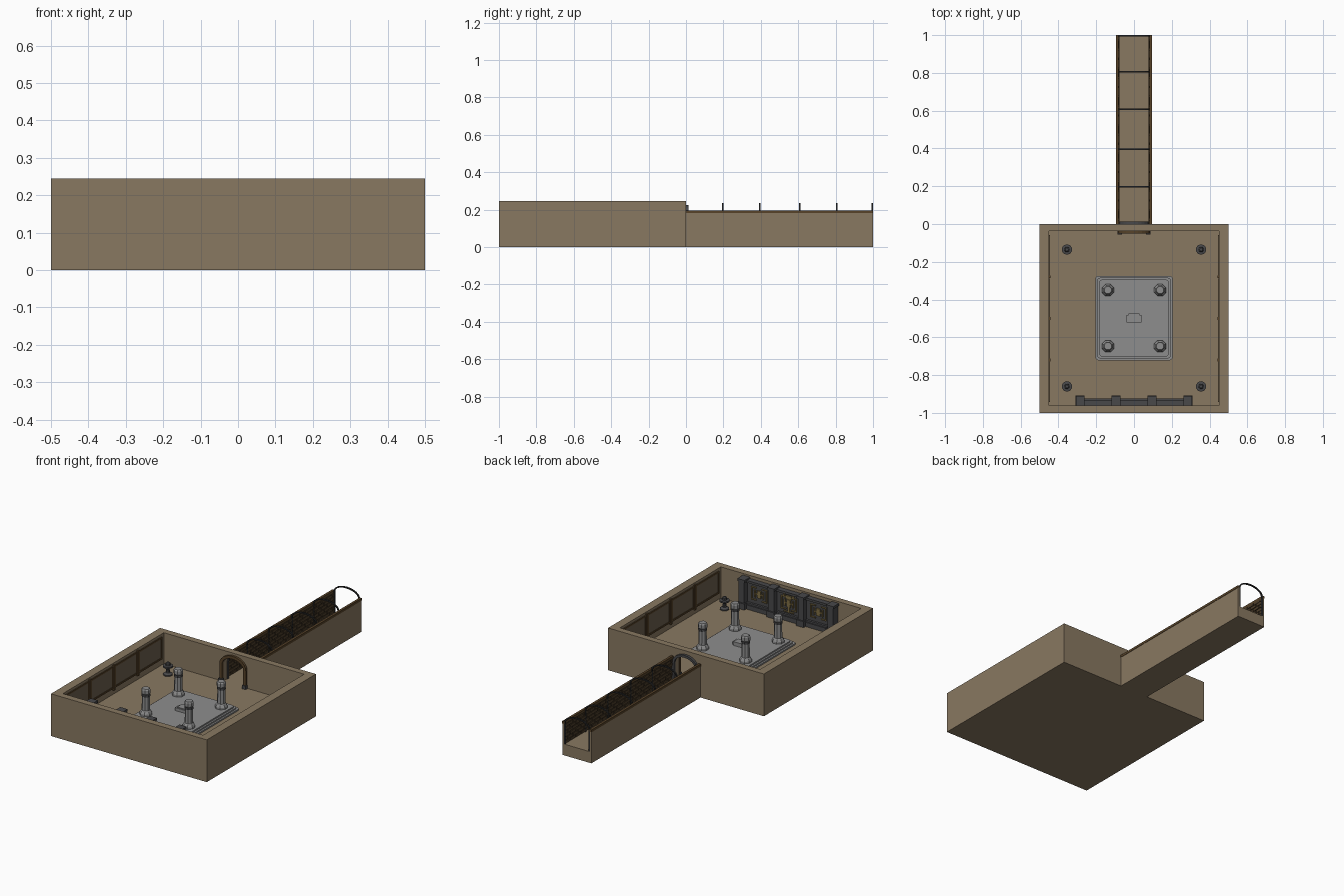
import bpy, bmesh, math

cube = bpy.data.objects.get("Cube")
if cube:
    bpy.data.objects.remove(cube, do_unlink=True)


def mat(name, r, g, b):
    m = bpy.data.materials.new(name)
    m.use_nodes = True
    m.diffuse_color = (r, g, b, 1)
    m.node_tree.nodes["Principled BSDF"].inputs["Base Color"].default_value = (r, g, b, 1)
    return m


STONE = mat("tan stone", 0.25, 0.19, 0.12)
GREY = mat("light grey stone", 0.27, 0.27, 0.27)
DARK = mat("dark grey stone", 0.065, 0.065, 0.068)
BLACK = mat("blackened iron", 0.025, 0.025, 0.025)
WOOD = mat("brown wood", 0.095, 0.055, 0.022)
BRICK = mat("dark brick", 0.07, 0.045, 0.022)
MORTAR = mat("dark mortar", 0.025, 0.017, 0.01)
PANEL = mat("panel brown", 0.15, 0.115, 0.075)
GOLD = mat("old gold", 0.22, 0.16, 0.06)


def finish(name, bm, m):
    bmesh.ops.recalc_face_normals(bm, faces=bm.faces)
    me = bpy.data.meshes.new(name)
    bm.to_mesh(me)
    bm.free()
    me.materials.append(m)
    ob = bpy.data.objects.new(name, me)
    bpy.context.collection.objects.link(ob)
    return ob


def boxes(name, m, specs):
    """One object made of boxes given as (x0, x1, y0, y1, z0, z1)."""
    bm = bmesh.new()
    for x0, x1, y0, y1, z0, z1 in specs:
        vs = bmesh.ops.create_cube(bm, size=1)["verts"]
        for v in vs:
            v.co = ((x0 + x1) / 2 + v.co.x * (x1 - x0),
                    (y0 + y1) / 2 + v.co.y * (y1 - y0),
                    (z0 + z1) / 2 + v.co.z * (z1 - z0))
    return finish(name, bm, m)


def prism_y(name, m, pts, y0, y1):
    """Extrude an x-z outline along y."""
    bm = bmesh.new()
    f = bm.faces.new([bm.verts.new((x, y0, z)) for x, z in pts])
    ext = bmesh.ops.extrude_face_region(bm, geom=[f])["geom"]
    for v in ext:
        if isinstance(v, bmesh.types.BMVert):
            v.co.y = y1
    return finish(name, bm, m)


def turned(name, m, x, y, profile, sides=8):
    """Stack of rings from (radius, z) pairs, capped at both ends."""
    bm = bmesh.new()
    rings = []
    for r, z in profile:
        ring = []
        for i in range(sides):
            a = 2 * math.pi * (i + 0.5) / sides
            ring.append(bm.verts.new((x + r * math.cos(a), y + r * math.sin(a), z)))
        rings.append(ring)
    for a, b in zip(rings, rings[1:]):
        for i in range(sides):
            j = (i + 1) % sides
            bm.faces.new((a[i], a[j], b[j], b[i]))
    bm.faces.new(rings[0])
    bm.faces.new(rings[-1])
    return finish(name, bm, m)


def arch_line(hw, spring, top, n=12):
    """Outline from the right foot over the top to the left foot."""
    pts = [(hw, FLOOR)]
    for i in range(n + 1):
        a = math.pi * i / n
        pts.append((hw * math.cos(a), spring + (top - spring) * math.sin(a)))
    return pts + [(-hw, FLOOR)]


def arch(name, m, hw, spring, top, t, y0, y1):
    pts = arch_line(hw, spring, top) + arch_line(hw - t, spring, top - t)[::-1]
    return prism_y(name, m, pts, y0, y1)


FLOOR, TOP = 0.065, 0.245

# Room shell, with an arched doorway in the back wall
boxes("room_floor", STONE, [(-0.5, 0.5, -1, 0, 0, FLOOR)])
boxes("room_walls", STONE, [(-0.5, -0.45, -1, 0, FLOOR, TOP), (0.45, 0.5, -1, 0, FLOOR, TOP),
                            (-0.45, 0.45, -1, -0.962, FLOOR, TOP)])
door = arch_line(0.07, 0.165, 0.215)
prism_y("back_wall", STONE, [(0.45, FLOOR)] + door + [(-0.45, FLOOR), (-0.45, TOP), (0.45, TOP)], -0.037, 0)
arch("door_arch_inner", WOOD, 0.085, 0.17, 0.233, 0.017, -0.05, -0.036)
arch("door_arch_outer", DARK, 0.08, 0.165, 0.225, 0.014, 0, 0.014)
boxes("door_arch_feet", DARK, [(s * 0.076 - 0.012, s * 0.076 + 0.012, -0.056, -0.037, FLOOR, 0.085)
                               for s in (-1, 1)])

# Corridor
boxes("corridor_floor", STONE, [(-0.093, 0.093, 0, 1, 0, FLOOR)])
boxes("corridor_walls", STONE, [(min(s * 0.083, s * 0.093), max(s * 0.083, s * 0.093), 0, 1, FLOOR, 0.182)
                                for s in (-1, 1)])
boxes("corridor_rails", WOOD, [(s * 0.088 - 0.007, s * 0.088 + 0.007, 0, 1, 0.181, 0.195) for s in (-1, 1)])
boxes("corridor_lining", MORTAR, [(s * 0.082 - 0.001, s * 0.082 + 0.001, 0.001, 0.999, FLOOR, 0.182)
                                  for s in (-1, 1)])
bricks = []
rows, length = 6, 0.05
h = (0.181 - FLOOR) / rows
for s in (-1, 1):
    for r in range(rows):
        for c in range(21):
            y0 = c * length - (r % 2) * length / 2
            a, b = max(0.002, y0 + 0.003), min(0.998, y0 + length - 0.003)
            if b - a > 0.01:
                d = 0.004 if (r + c) % 3 else 0.002
                x0, x1 = sorted((s * 0.082, s * (0.081 - d)))
                bricks.append((x0, x1, a, b, FLOOR + r * h + 0.003, FLOOR + (r + 1) * h - 0.002))
boxes("corridor_bricks", BRICK, bricks)
for i in range(5):
    y = (0.197, 0.395, 0.607, 0.807, 0.996)[i]
    arch("corridor_hoop_%d" % (i + 1), BLACK, 0.083, 0.19, 0.236, 0.007, y - 0.004, y + 0.004)

# Side wall panels: four framed fields on each side, with posts between
for s, side in ((1, "left"), (-1, "right")):
    def plate(depth, y0, y1, z0, z1):
        x0, x1 = sorted((s * 0.451, s * (0.45 - depth)))
        return (x0, x1, y0, y1, z0, z1)
    fields, frames, posts = [], [], []
    ys = (-0.95, -0.72, -0.5, -0.28, -0.05)
    for a, b in zip(ys, ys[1:]):
        a, b = a + 0.008, b - 0.008
        fields.append(plate(0.002, a, b, 0.1, 0.23))
        frames += [plate(0.005, a, b, 0.1, 0.11), plate(0.005, a, b, 0.22, 0.23),
                   plate(0.005, a, a + 0.009, 0.11, 0.22), plate(0.005, b - 0.009, b, 0.11, 0.22)]
    for y in ys[1:4]:
        posts.append(plate(0.009, y - 0.007, y + 0.007, 0.09, 0.236))
    boxes(side + "_wall_panels", PANEL, fields)
    boxes(side + "_wall_frames", WOOD, frames)
    boxes(side + "_wall_posts", WOOD, posts)

# Carved screen on the front wall
boxes("screen_back", DARK, [(-0.3, 0.3, -0.963, -0.945, FLOOR, 0.225)])
boxes("screen_plinth", DARK, [(-0.31, 0.31, -0.963, -0.925, FLOOR, 0.09),
                              (-0.3, 0.3, -0.963, -0.932, 0.09, 0.1),
                              (-0.3, 0.3, -0.963, -0.932, 0.215, 0.228)])
piers = []
for x in (-0.285, -0.095, 0.095, 0.285):
    piers += [(x - 0.018, x + 0.018, -0.963, -0.915, FLOOR, 0.225),
              (x - 0.024, x + 0.024, -0.963, -0.907, FLOOR, 0.1),
              (x - 0.023, x + 0.023, -0.963, -0.91, 0.222, 0.236)]
boxes("screen_piers", DARK, piers)
gold = []


def relief(x0, x1, z0, z1):
    gold.append((x0, x1, -0.946, -0.938, z0, z1))


for cx in (-0.19, 0, 0.19):
    w = 0.05
    for s in (-1, 1):
        relief(*sorted((cx + s * w, cx + s * (w - 0.006))), 0.125, 0.195)
        relief(*sorted((cx + s * 0.03, cx + s * 0.023)), 0.14, 0.18)
        relief(*sorted((cx + s * w, cx + s * 0.018)), 0.192, 0.198)
        relief(*sorted((cx + s * w, cx + s * 0.018)), 0.122, 0.128)
    relief(cx - 0.03, cx + 0.03, 0.157, 0.164)
    relief(cx - 0.012, cx + 0.012, 0.14, 0.182)
    if cx == 0:
        relief(-0.018, 0.018, 0.185, 0.205)
        relief(-0.006, 0.006, 0.108, 0.142)
        relief(-0.032, 0.032, 0.108, 0.114)
        relief(-0.035, -0.024, 0.195, 0.212)
        relief(0.024, 0.035, 0.195, 0.212)
boxes("screen_relief", GOLD, gold)

# Stepped platform with clipped corners
for i, (hx, hy) in enumerate(((0.205, 0.224), (0.195, 0.214), (0.185, 0.204))):
    ob = boxes("platform_step_%d" % (i + 1), GREY,
               [(-hx, hx, -0.498 - hy, -0.498 + hy, FLOOR, 0.073 + 0.008 * i)])
    bm = bmesh.new()
    bm.from_mesh(ob.data)
    edges = [e for e in bm.edges if abs(e.verts[0].co.z - e.verts[1].co.z) > 0.001]
    bmesh.ops.bevel(bm, geom=edges, offset=0.018, segments=3, affect='EDGES', profile=0.5)
    bm.to_mesh(ob.data)
    bm.free()
boxes("altar_block", GREY, [(-0.04, 0.04, -0.522, -0.482, 0.088, 0.106),
                            (-0.028, 0.028, -0.518, -0.474, 0.088, 0.111)])

# Platform pillars
for x in (-0.138, 0.138):
    for y in (-0.35, -0.647):
        name = "%s_%s" % ("left" if x > 0 else "right", "back" if y > -0.5 else "front")
        turned("pillar_" + name, GREY, x, y,
               [(0.034, 0.088), (0.034, 0.1), (0.027, 0.112), (0.023, 0.116), (0.021, 0.208),
                (0.025, 0.213), (0.025, 0.234), (0.02, 0.241)])
        turned("pillar_band_" + name, DARK, x, y,
               [(0.0235, 0.196), (0.0245, 0.199), (0.0245, 0.205), (0.0235, 0.208)])

# Corner braziers
for x in (-0.355, 0.355):
    for y in (-0.135, -0.86):
        name = "%s_%s" % ("left" if x > 0 else "right", "back" if y > -0.5 else "front")
        turned("brazier_" + name, DARK, x, y,
               [(0.026, FLOOR), (0.026, 0.071), (0.012, 0.079), (0.009, 0.098), (0.016, 0.104),
                (0.028, 0.11), (0.028, 0.119), (0.014, 0.121), (0.013, 0.133), (0.008, 0.137)], 10)
